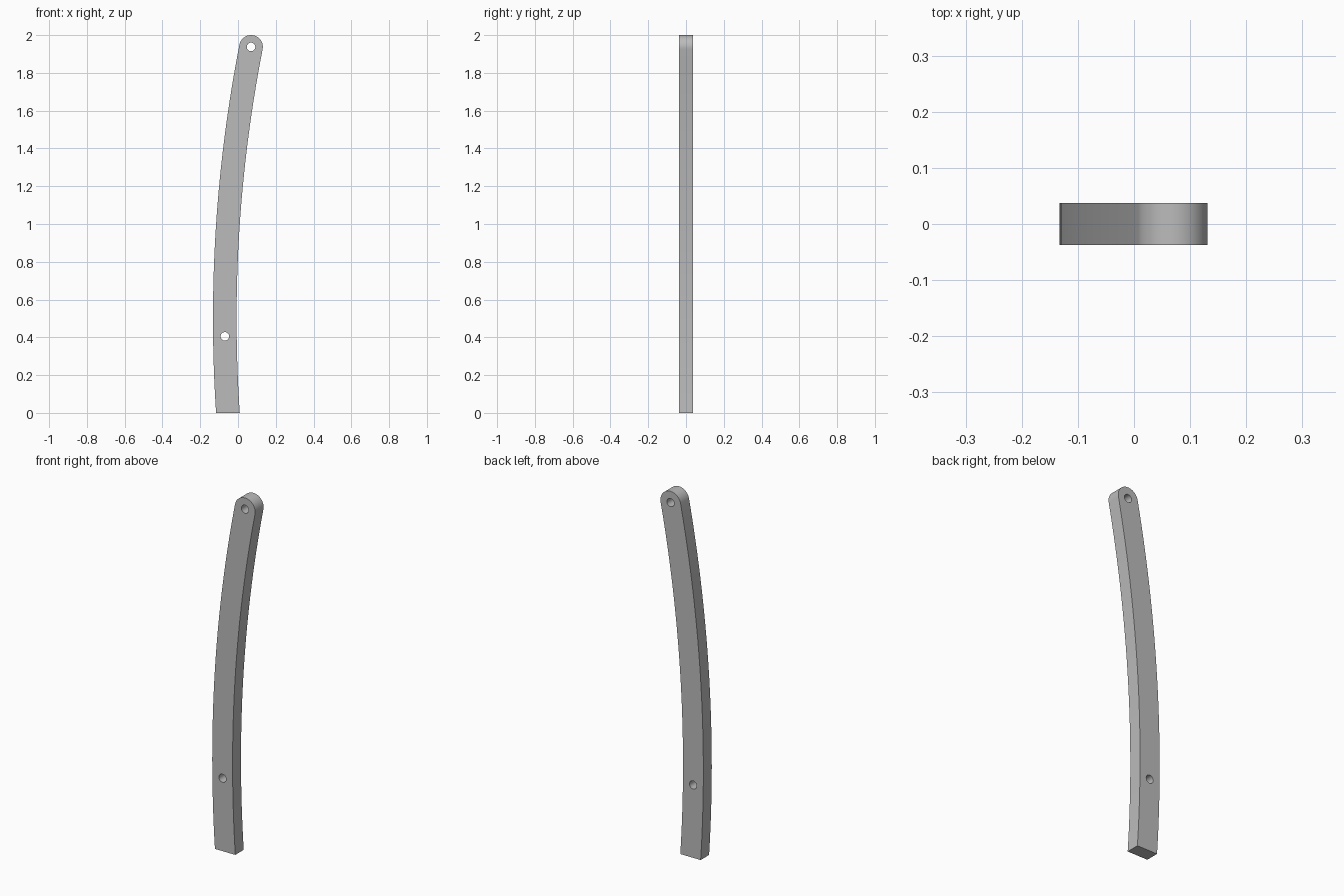
import bpy
import bmesh
from math import asin, cos, sin, pi

if "Cube" in bpy.data.objects:
    bpy.data.objects.remove(bpy.data.objects["Cube"], do_unlink=True)

RADIUS = 7.5         # bend of the centre line
HALF_WIDTH = 0.0625
HALF_DEPTH = 0.037
BULGE_Z = 0.5        # height where the bar reaches furthest to the right
BULGE_X = -0.07
HOLE_RADIUS = 0.0225
PIN_HEIGHTS = (0.405, 1.9375)


def on_arc(radius, angle):
    return (BULGE_X + RADIUS - radius * cos(angle), BULGE_Z + radius * sin(angle))


def angle_at(radius, z):
    return asin((z - BULGE_Z) / radius)


def sweep(start, end, steps):
    return [start + (end - start) * i / steps for i in range(steps + 1)]


def circle(centre, radius, angles):
    return [(centre[0] + radius * cos(t), centre[1] + radius * sin(t)) for t in angles]


# Outline: inner edge up, round cap, outer edge down
inner, outer = RADIUS - HALF_WIDTH, RADIUS + HALF_WIDTH
top = angle_at(RADIUS, PIN_HEIGHTS[1])
outline = [on_arc(inner, a) for a in sweep(angle_at(inner, 0), top, 32)]
outline += circle(on_arc(RADIUS, top), HALF_WIDTH, sweep(-top, pi - top, 24)[1:-1])
outline += [on_arc(outer, a) for a in sweep(top, angle_at(outer, 0), 32)]

# Pin holes on the centre line
loops = [outline]
for z in PIN_HEIGHTS:
    centre = on_arc(RADIUS, angle_at(RADIUS, z))
    loops.append(circle(centre, HOLE_RADIUS, sweep(0, 2 * pi, 32)[:-1]))

# Fill the front face and extrude it through the depth
bm = bmesh.new()
for loop in loops:
    verts = [bm.verts.new((x, -HALF_DEPTH, z)) for x, z in loop]
    for i, v in enumerate(verts):
        bm.edges.new((verts[i - 1], v))
bmesh.ops.triangle_fill(bm, use_beauty=True, edges=bm.edges[:], normal=(0, -1, 0))
solid = bmesh.ops.extrude_face_region(bm, geom=bm.faces[:], use_keep_orig=True)
back = [g for g in solid["geom"] if isinstance(g, bmesh.types.BMVert)]
bmesh.ops.translate(bm, verts=back, vec=(0, 2 * HALF_DEPTH, 0))
bmesh.ops.recalc_face_normals(bm, faces=bm.faces[:])
mesh = bpy.data.meshes.new("curved_bar")
bm.to_mesh(mesh)
bm.free()

# Plain grey finish
grey = bpy.data.materials.new("grey")
grey.use_nodes = True
grey.diffuse_color = (0.5, 0.5, 0.5, 1)
grey.node_tree.nodes["Principled BSDF"].inputs["Base Color"].default_value = grey.diffuse_color
mesh.materials.append(grey)

bar = bpy.data.objects.new("curved_bar", mesh)
bpy.context.collection.objects.link(bar)
bpy.ops.object.select_all(action="DESELECT")
bar.select_set(True)
bpy.context.view_layer.objects.active = bar
bpy.ops.object.shade_smooth_by_angle(angle=pi / 6)
